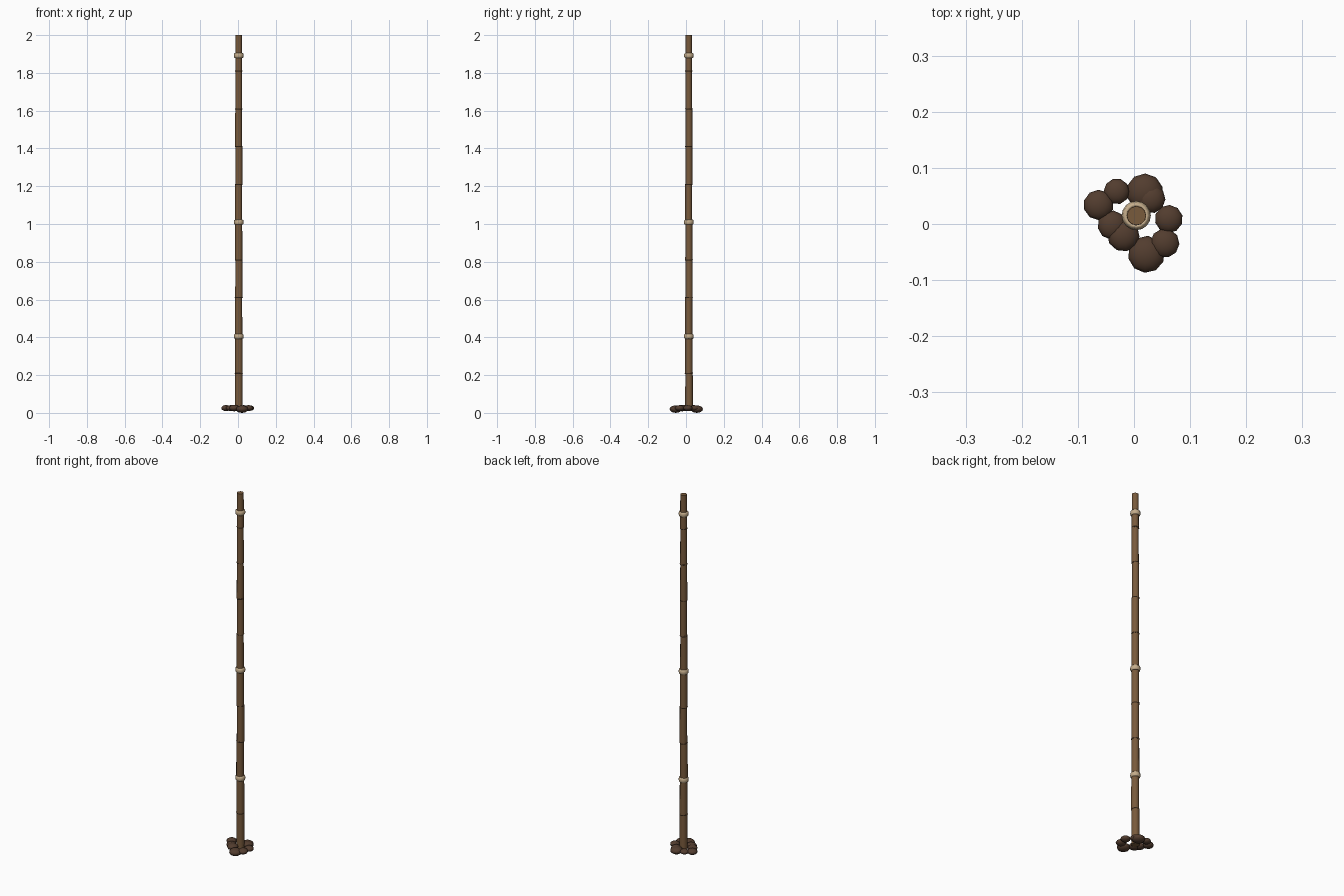
import bpy, math

if "Cube" in bpy.data.objects:
    bpy.data.objects.remove(bpy.data.objects["Cube"])

CX, CY = 0.004, 0.015  # pole axis


def material(name, rgb):
    m = bpy.data.materials.new(name)
    m.diffuse_color = (*rgb, 1)
    m.use_nodes = True
    m.node_tree.nodes["Principled BSDF"].inputs["Base Color"].default_value = m.diffuse_color
    return m


BAMBOO = material("bamboo brown", (0.19, 0.103, 0.045))
NODE = material("dark node brown", (0.105, 0.056, 0.026))
ROPE = material("pale rope", (0.56, 0.42, 0.26))
EARTH = material("dark root brown", (0.085, 0.046, 0.028))


def finish(name, mat):
    o = bpy.context.object
    o.name = name
    o.data.materials.append(mat)
    bpy.ops.object.shade_smooth_by_angle(angle=math.radians(50))
    return o


def radius(z):
    return 0.0205 - 0.0015 * z


# bamboo segments, slightly tapered
levels = [0.01] + [0.01 + 0.2 * k for k in range(1, 10)] + [2.0]
for i, (z0, z1) in enumerate(zip(levels, levels[1:])):
    dx, dy = 0.001 * math.sin(2.4 * i), 0.001 * math.cos(1.9 * i)
    bpy.ops.mesh.primitive_cone_add(vertices=12, radius1=radius(z0), radius2=radius(z1) - 0.0005,
                                    depth=z1 - z0, location=(CX + dx, CY + dy, (z0 + z1) / 2))
    finish(f"bamboo_segment_{i + 1}", BAMBOO)

# dark joints between segments
for i, z in enumerate(levels[1:-1]):
    bpy.ops.mesh.primitive_torus_add(major_segments=12, minor_segments=6, major_radius=radius(z) - 0.0015,
                                     minor_radius=0.0035, location=(CX, CY, z))
    finish(f"bamboo_joint_{i + 1}", NODE)

# rope bindings, each a thick wrapped band
for i, z in enumerate((0.405, 1.01, 1.892)):
    bpy.ops.mesh.primitive_torus_add(major_segments=16, minor_segments=8, major_radius=0.0195,
                                     minor_radius=0.0065, location=(CX, CY, z))
    o = finish(f"rope_binding_{i + 1}", ROPE)
    o.scale.z = 2.1

# flattened root lumps around the foot: x, y, radius
lumps = [(-0.063, 0.034, 0.027), (-0.031, 0.058, 0.023), (0.019, 0.057, 0.033), (0.030, 0.045, 0.026),
         (0.062, 0.009, 0.025), (0.055, -0.034, 0.026), (0.022, -0.054, 0.033), (-0.019, -0.020, 0.029),
         (-0.039, -0.002, 0.026)]
for i, (x, y, r) in enumerate(lumps):
    bpy.ops.mesh.primitive_uv_sphere_add(segments=10, ring_count=6, radius=r, location=(x, y, 0.025),
                                         rotation=(0, 0, 0.3 * i))
    o = finish(f"root_lump_{i + 1}", EARTH)
    o.scale.z = 0.6
    o.location.z = 0.0255 if r < 0.03 else 0.02
